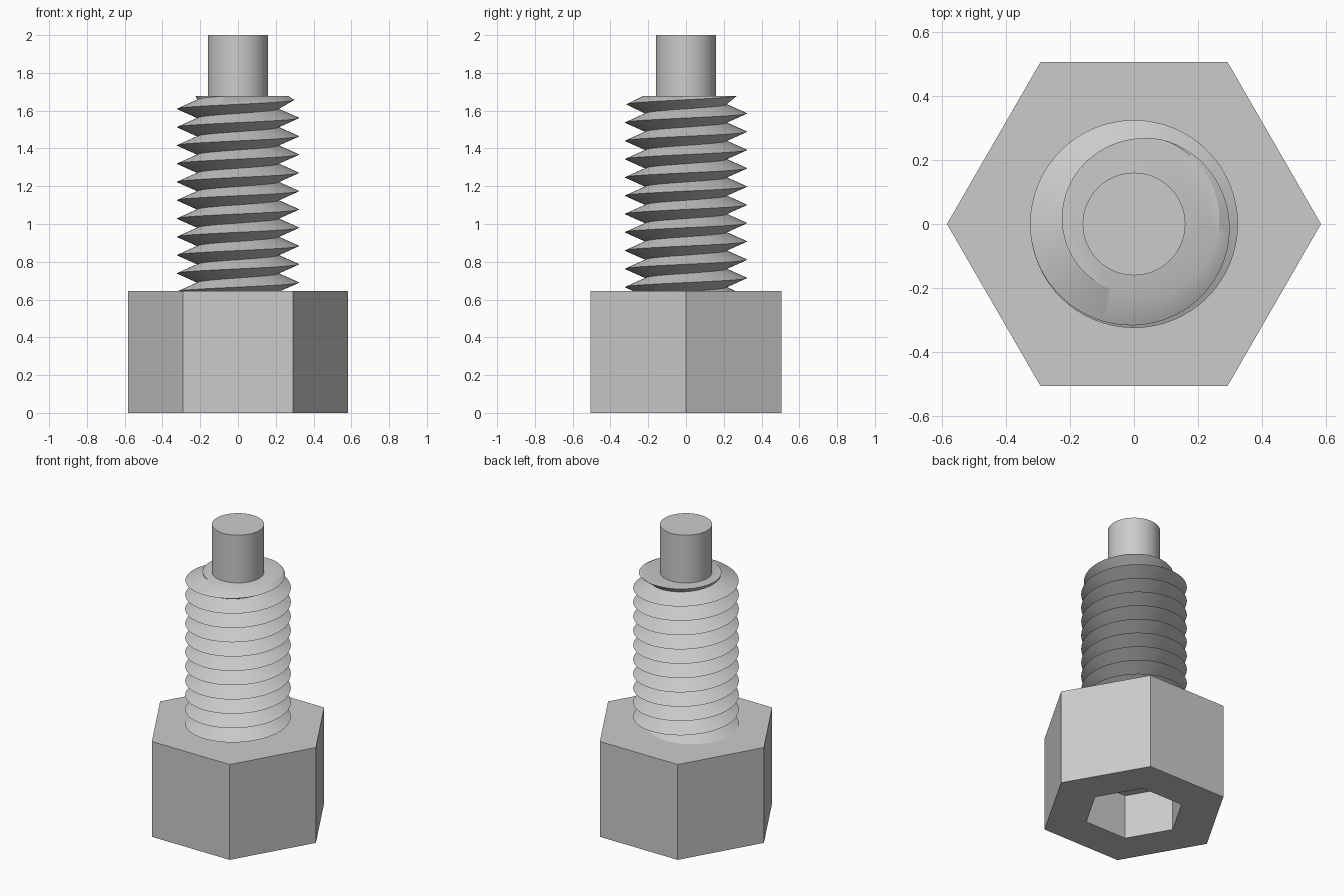
import bpy, bmesh
from math import cos, sin, pi, tau

if "Cube" in bpy.data.objects:
    bpy.data.objects.remove(bpy.data.objects["Cube"], do_unlink=True)

steel = bpy.data.materials.new("plain_grey")
steel.use_nodes = True
grey = (0.6, 0.6, 0.6, 1)
steel.diffuse_color = grey
steel.node_tree.nodes["Principled BSDF"].inputs["Base Color"].default_value = grey

HEAD_TOP, THREAD_TOP, TOP = 0.645, 1.677, 2.0
CREST, ROOT, PITCH = 0.324, 0.215, 0.0968
SEGS = 64


def finish(bm, name, smooth=True):
    bmesh.ops.recalc_face_normals(bm, faces=bm.faces)
    mesh = bpy.data.meshes.new(name)
    bm.to_mesh(mesh)
    bm.free()
    mesh.materials.append(steel)
    obj = bpy.data.objects.new(name, mesh)
    bpy.context.collection.objects.link(obj)
    if smooth:
        bpy.ops.object.select_all(action="DESELECT")
        obj.select_set(True)
        bpy.context.view_layer.objects.active = obj
        bpy.ops.object.shade_smooth_by_angle(angle=pi / 6)
    return obj


def ring(bm, radius, z, sides):
    return [bm.verts.new((radius * cos(tau * i / sides), radius * sin(tau * i / sides), z))
            for i in range(sides)]


def lathe(name, profile, sides, smooth):
    """Closed solid from stacked rings, capped at both ends."""
    bm = bmesh.new()
    rings = [ring(bm, r, z, sides) for r, z in profile]
    for a, b in zip(rings, rings[1:]):
        for i in range(sides):
            j = (i + 1) % sides
            bm.faces.new((a[i], a[j], b[j], b[i]))
    bm.faces.new(rings[0])
    bm.faces.new(rings[-1])
    return finish(bm, name, smooth)


# Hexagonal head with a hexagonal socket in its underside
lathe("hex_head", [(0.31, 0.3), (0.31, 0), (0.583, 0), (0.583, HEAD_TOP)], 6, False)

# Plain cylindrical tip
lathe("pin_tip", [(0.16, THREAD_TOP - 0.05), (0.16, TOP)], SEGS, True)


# Right-handed V thread whose crest runs out over the last turn
def crest_radius(turn):
    fade = max(0, turn + 0.5)
    return max(ROOT + 0.003, CREST - 0.085 * fade ** 1.7)


bm = bmesh.new()
roots, crests = [], []
for i in range(-12 * SEGS, 3 * SEGS + 1):
    turn = i / SEGS
    c, s = cos(tau * turn), sin(tau * turn)
    z = 1.658 + PITCH * turn
    r = crest_radius(turn)
    roots.append(bm.verts.new((ROOT * c, ROOT * s, z - PITCH / 2)))
    crests.append(bm.verts.new((r * c, r * s, z)))
for i in range(len(roots) - 1):
    bm.faces.new((roots[i], roots[i + 1], crests[i + 1], crests[i]))
    k = i + SEGS
    if k + 1 < len(roots):
        bm.faces.new((crests[i], crests[i + 1], roots[k + 1], roots[k]))

# Trim the thread flat at both ends and close it
for height, direction in ((HEAD_TOP - 0.03, -1), (THREAD_TOP, 1)):
    geom = bm.verts[:] + bm.edges[:] + bm.faces[:]
    bmesh.ops.bisect_plane(bm, geom=geom, plane_co=(0, 0, height),
                           plane_no=(0, 0, direction), clear_outer=True)
bmesh.ops.holes_fill(bm, edges=[e for e in bm.edges if e.is_boundary], sides=0)
finish(bm, "threaded_shank")
